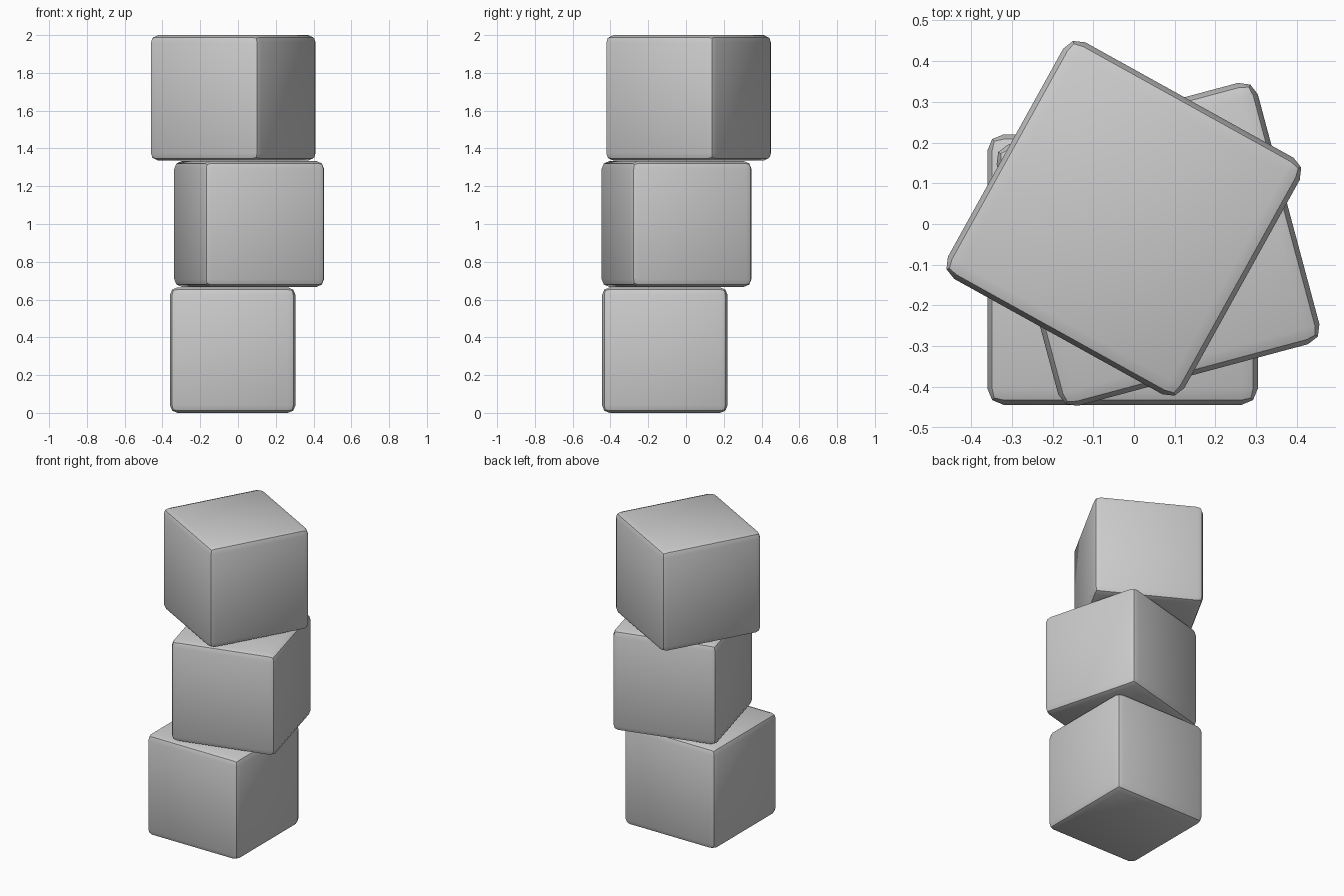
import bpy
import math

if "Cube" in bpy.data.objects:
    bpy.data.objects.remove(bpy.data.objects["Cube"])

SIZE = 0.6645   # cube edge length
STEP = (2 - SIZE) / 2  # vertical spacing of the stack


def block(name, level, x, y, degrees):
    """One bevelled cube of the stack, turned about z."""
    bpy.ops.mesh.primitive_cube_add(
        size=SIZE,
        location=(x, y, SIZE / 2 + level * STEP),
        rotation=(0, 0, math.radians(degrees)))
    ob = bpy.context.object
    ob.name = name
    bevel = ob.modifiers.new("Rounded edges", 'BEVEL')
    bevel.width = 0.04
    bevel.segments = 2
    bpy.ops.object.modifier_apply(modifier=bevel.name)
    bpy.ops.object.shade_smooth_by_angle(angle=math.radians(30))
    return ob


# Three blocks, each twisted and shifted against the one below
block("bottom_block", 0, -0.028, -0.112, 0)
block("middle_block", 1, 0.059, -0.050, 15)
block("top_block", 2, -0.025, 0.014, -29)
